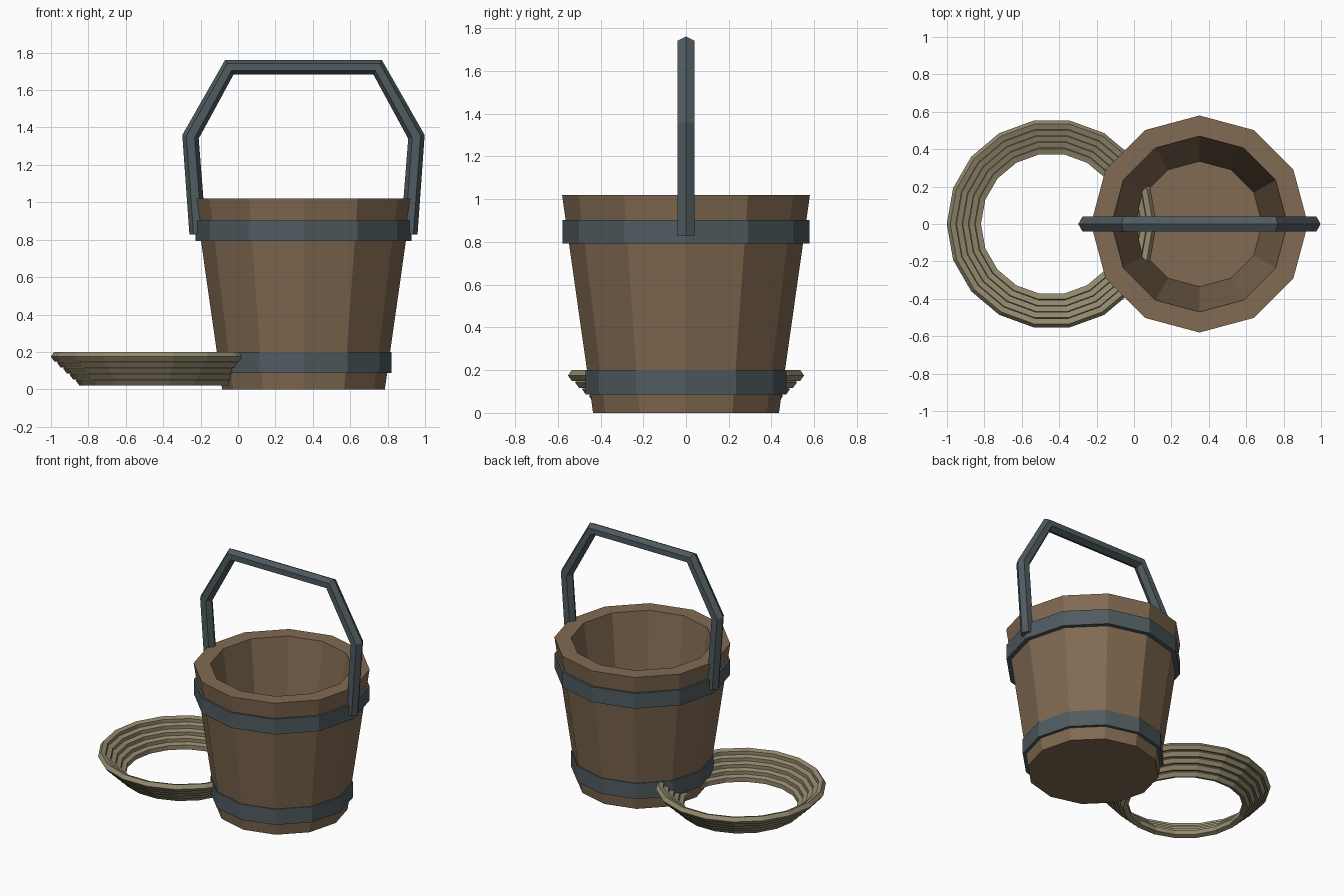
import bpy, bmesh
from math import sin, cos, pi, hypot

if "Cube" in bpy.data.objects:
    bpy.data.objects.remove(bpy.data.objects["Cube"])


def material(name, rgb):
    m = bpy.data.materials.new(name)
    m.diffuse_color = (*rgb, 1)
    m.use_nodes = True
    m.node_tree.nodes["Principled BSDF"].inputs["Base Color"].default_value = m.diffuse_color
    return m


WOOD = material("wood", (0.22, 0.145, 0.085))
IRON = material("iron", (0.08, 0.105, 0.115))
ROPE = material("rope", (0.29, 0.25, 0.155))


def skin(name, rings, mat, loop=False, caps=False):
    """Bridge equal rings of points into one flat-shaded object."""
    bm = bmesh.new()
    rows = [[bm.verts.new(p) for p in ring] for ring in rings]
    n = len(rows[0])
    pairs = list(zip(rows, rows[1:])) + ([(rows[-1], rows[0])] if loop else [])
    for a, b in pairs:
        for i in range(n):
            j = (i + 1) % n
            bm.faces.new((a[i], a[j], b[j], b[i]))
    if caps:
        bm.faces.new(rows[0])
        bm.faces.new(rows[-1])
    bmesh.ops.recalc_face_normals(bm, faces=bm.faces)
    me = bpy.data.meshes.new(name)
    bm.to_mesh(me)
    bm.free()
    me.materials.append(mat)
    ob = bpy.data.objects.new(name, me)
    bpy.context.collection.objects.link(ob)
    return ob


def lathe(name, profile, cx, sides, mat, loop=False, caps=False):
    rings = [[(cx + r * cos(2 * pi * i / sides), r * sin(2 * pi * i / sides), z)
              for i in range(sides)] for r, z in profile]
    return skin(name, rings, mat, loop, caps)


CX = 0.35  # bucket axis

# Bucket: tapered outside, rim, inner wall and floor
lathe("bucket", [(0.435, 0), (0.58, 1.02), (0.47, 1.02), (0.335, 0.07)],
      CX, 12, WOOD, caps=True)

# Iron hoops
for name, r, z0, z1 in (("lower_hoop", 0.47, 0.087, 0.2),
                        ("upper_hoop", 0.578, 0.793, 0.903)):
    lathe(name, [(r, z0), (r, z1), (r - 0.05, z1), (r - 0.05, z0)],
          CX, 12, IRON, loop=True)

# Handle: hexagonal bar bent along a five-segment arch
half = [(0.565, 0.83), (0.604, 1.35), (0.396, 1.723)]
path = half + [(-x, z) for x, z in reversed(half)]
rings = []
for k, (x, z) in enumerate(path):
    tx = tz = 0
    for a, b in ((k - 1, k), (k, k + 1)):
        if a >= 0 and b < len(path):
            dx, dz = path[b][0] - path[a][0], path[b][1] - path[a][1]
            tx, tz = tx + dx / hypot(dx, dz), tz + dz / hypot(dx, dz)
    length = hypot(tx, tz)
    nx, nz = tz / length, -tx / length
    ring = []
    for i in range(6):
        u, v = 0.045 * cos(i * pi / 3), 0.045 * sin(i * pi / 3)
        ring.append((CX + x + nx * u, v, z + nz * u))
    rings.append(ring)
skin("handle", rings, IRON, caps=True)

# Rope coil: stacked, widening turns of five-sided rope
for t in range(5):
    r, z = 0.4 + 0.0335 * t, 0.046 + 0.0323 * t
    section = [(r + 0.027 * cos(a), z + 0.027 * sin(a))
               for a in (2 * pi * i / 5 for i in range(5))]
    lathe(f"rope_turn_{t + 1}", section, -0.44, 18, ROPE, loop=True)
